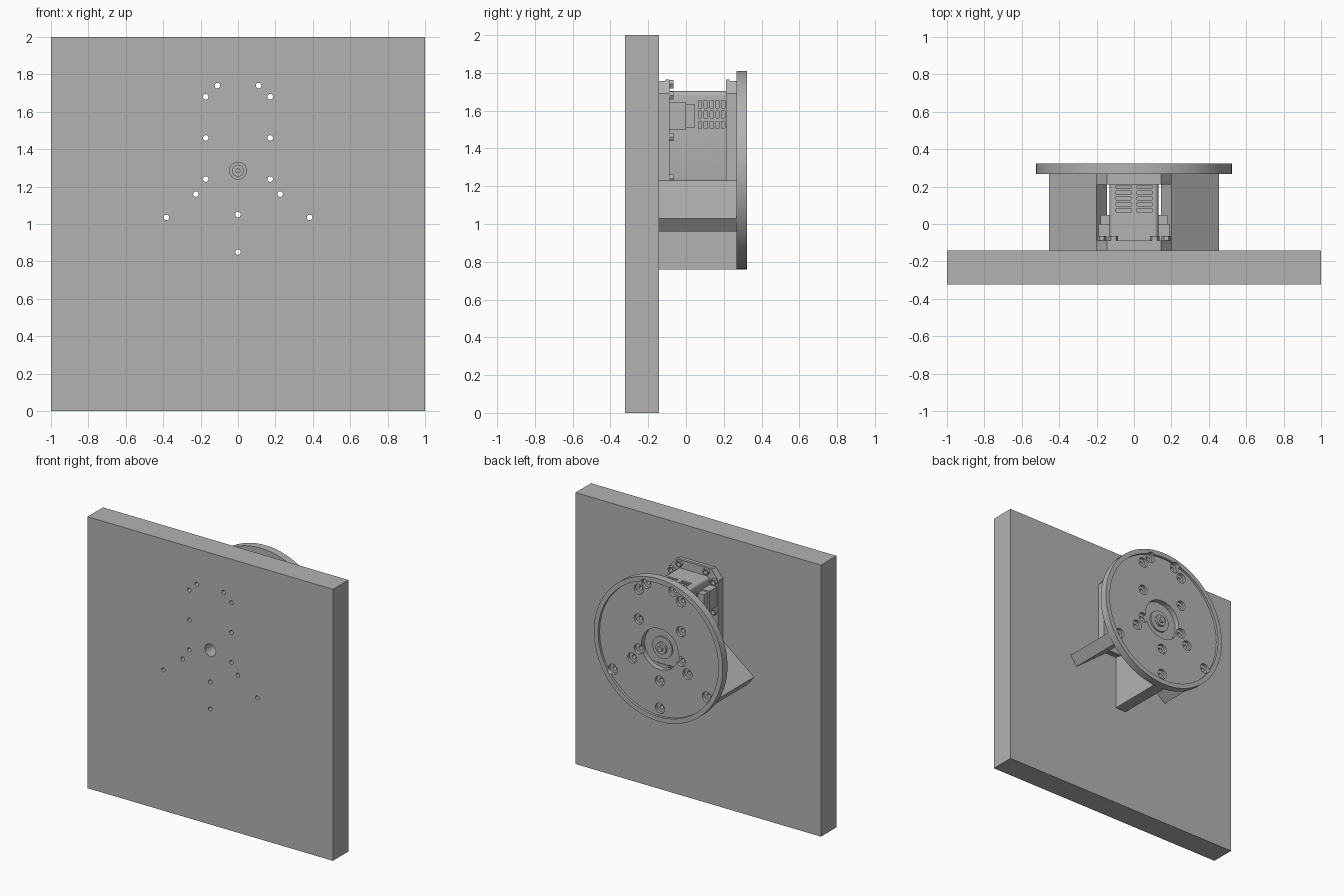
import bpy, bmesh, math
from mathutils import Vector

if "Cube" in bpy.data.objects:
    bpy.data.objects.remove(bpy.data.objects["Cube"])

grey = bpy.data.materials.new("plain grey")
grey.use_nodes = True
COLOUR = (0.45, 0.45, 0.45, 1)
grey.diffuse_color = COLOUR
grey.node_tree.nodes["Principled BSDF"].inputs["Base Color"].default_value = COLOUR

FRONT, WALL, DISC, BACK = -0.323, -0.143, 0.267, 0.323   # main depths along y
AXIS = 1.285                                             # height of the shaft
MID = 1.46                                               # height of the motor centre


def circle(x, z, r, n=24):
    return [(x + r * math.cos(2 * math.pi * i / n), z + r * math.sin(2 * math.pi * i / n))
            for i in range(n)]


def rect(x0, x1, z0, z1):
    return [(x0, z0), (x1, z0), (x1, z1), (x0, z1)]


def prism(name, outlines, y0, y1):
    """Extrude one or more x-z outlines from y0 to y1."""
    bm = bmesh.new()
    for pts in outlines:
        face = bm.faces.new([bm.verts.new((x, y0, z)) for x, z in pts])
        new = bmesh.ops.extrude_face_region(bm, geom=[face])["geom"]
        bmesh.ops.translate(bm, vec=(0, y1 - y0, 0),
                            verts=[v for v in new if isinstance(v, bmesh.types.BMVert)])
    bmesh.ops.recalc_face_normals(bm, faces=bm.faces)
    mesh = bpy.data.meshes.new(name)
    bm.to_mesh(mesh)
    bm.free()
    mesh.materials.append(grey)
    obj = bpy.data.objects.new(name, mesh)
    bpy.context.collection.objects.link(obj)
    return obj


def cut(obj, cutter):
    mod = obj.modifiers.new("cut", "BOOLEAN")
    mod.object, mod.operation, mod.solver = cutter, "DIFFERENCE", "EXACT"
    bpy.context.view_layer.update()
    mesh = bpy.data.meshes.new_from_object(obj.evaluated_get(bpy.context.evaluated_depsgraph_get()))
    obj.modifiers.clear()
    obj.data = mesh


def drop(cutter):
    bpy.data.objects.remove(cutter)


def bevel(obj, width):
    bm = bmesh.new()
    bm.from_mesh(obj.data)
    edges = [e for e in bm.edges if abs((e.verts[0].co - e.verts[1].co).normalized().y) > 0.9]
    bmesh.ops.bevel(bm, geom=edges, offset=width, segments=4, profile=0.5, affect="EDGES")
    bm.to_mesh(obj.data)
    bm.free()


# Screw positions shared by all plates
flange_holes = [(s * x, z) for s in (-1, 1)
                for x, z in ((0.11, 1.74), (0.172, 1.68), (0.172, MID), (0.172, 1.24))]
arm_holes = [(s * x, z) for s in (-1, 1) for x, z in ((0.225, 1.16), (0.383, 1.035))]
arm_holes += [(0, 1.05), (0, 0.85)]
holes = flange_holes + arm_holes
drilled = []

# Wall panel with a shaft opening
panel = prism("wall_panel", [rect(-1, 1, 0, 2)], FRONT, WALL)
opening = prism("opening_cutter", [circle(0, AXIS, 0.045, 32)], FRONT - 0.1, WALL + 0.1)
cut(panel, opening)
drop(opening)
drilled.append(panel)


# Chamfered motor plates
def plate_outline(grow=0.0):
    x, z, cx, cz = 0.2, 0.3 + grow, 0.145, 0.23
    half = [(cx, -z), (x, -cz), (x, cz), (cx, z)]
    return [(a, MID + b) for a, b in half] + [(-a, MID + b) for a, b in reversed(half)]


for name, y0, y1, grow in (("front_spacer", WALL, -0.108, -0.003),
                           ("front_flange", -0.108, -0.088, 0.005),
                           ("rear_flange", 0.212, 0.23, 0.005),
                           ("rear_spacer", 0.23, DISC, -0.003)):
    drilled.append(prism(name, [plate_outline(grow)], y0, y1))

# Nuts on the front flange
drilled.append(prism("flange_nuts", [circle(x, z, 0.025, 6) for x, z in flange_holes],
                     -0.088, -0.065))

# Motor body with vent slots on the top and both sides
body = prism("motor_body", [rect(-0.13, 0.13, 1.217, 1.703)], -0.088, 0.212)
bevel(body, 0.022)
for i in range(5):
    y = 0.065 + 0.031 * i
    slots = [rect(s * 0.115 - 0.03, s * 0.115 + 0.03, z, z + 0.038)
             for s in (-1, 1) for z in (1.505, 1.56, 1.615)]
    slots = [[(x + (0.02 if x > 0 else -0.02), z) for x, z in slot] for slot in slots]
    slots += [rect(x, x + 0.08, 1.68, 1.73) for x in (-0.095, 0.015)]
    vents = prism("vent_cutter", slots, y, y + 0.018)
    cut(body, vents)
    drop(vents)

# Connector blocks on both sides of the motor
for side, s in (("left", 1), ("right", -1)):
    prism(side + "_connector", [rect(*sorted((s * 0.12, s * 0.19)), 1.5, 1.645)], -0.088, 0.0)
    prism(side + "_connector_end", [rect(*sorted((s * 0.12, s * 0.18)), 1.51, 1.635)], 0.0, 0.047)

# Three support arms between panel and disc
d, n = Vector((0.787, -0.617)), Vector((0.617, 0.787))
outer, inner = Vector((0.455, 1.03)), Vector((0.2, 1.23))
slanted = [tuple(p) for p in (outer, inner, inner - n * 0.09, outer - n * 0.09)]
drilled.append(prism("left_arm", [slanted], WALL, DISC))
drilled.append(prism("right_arm", [[(-x, z) for x, z in slanted]], WALL, DISC))
drilled.append(prism("lower_arm", [rect(-0.045, 0.045, 0.76, 1.16)], WALL, DISC))

# Round disc: shallow rimmed recess, centre opening, counterbored screw holes
disc = prism("round_disc", [circle(0, AXIS, 0.525, 96)], DISC, BACK)
for outlines, y0 in (([circle(0, AXIS, 0.49, 96)], 0.305),
                     ([circle(0, AXIS, 0.15, 48)], DISC - 0.1),
                     ([circle(x, z, 0.037) for x, z in holes], 0.283)):
    cutter = prism("disc_cutter", outlines, y0, BACK + 0.1)
    cut(disc, cutter)
    drop(cutter)
drilled.append(disc)

# Drill the screw holes through everything
drill = prism("drill_cutter", [circle(x, z, 0.015, 16) for x, z in holes], -0.5, 0.5)
for obj in drilled:
    cut(obj, drill)
drop(drill)

# Output hub and shaft in the disc opening, shaft end in the panel opening
prism("rear_hub", [circle(0, AXIS, 0.08, 40)], DISC, 0.278)
prism("rear_shaft", [circle(0, AXIS, 0.042, 32)], 0.278, 0.295)
prism("rear_shaft_tip", [circle(0, AXIS, 0.02)], 0.295, 0.31)
prism("front_shaft", [circle(0, AXIS, 0.032, 32)], -0.19, WALL)
prism("front_shaft_tip", [circle(0, AXIS, 0.013)], -0.2, -0.19)

# Smooth round walls, keep edges sharp
bpy.ops.object.select_all(action="DESELECT")
for obj in bpy.context.collection.objects:
    if obj.type == "MESH":
        obj.select_set(True)
        bpy.context.view_layer.objects.active = obj
bpy.ops.object.shade_smooth_by_angle(angle=math.radians(35))
